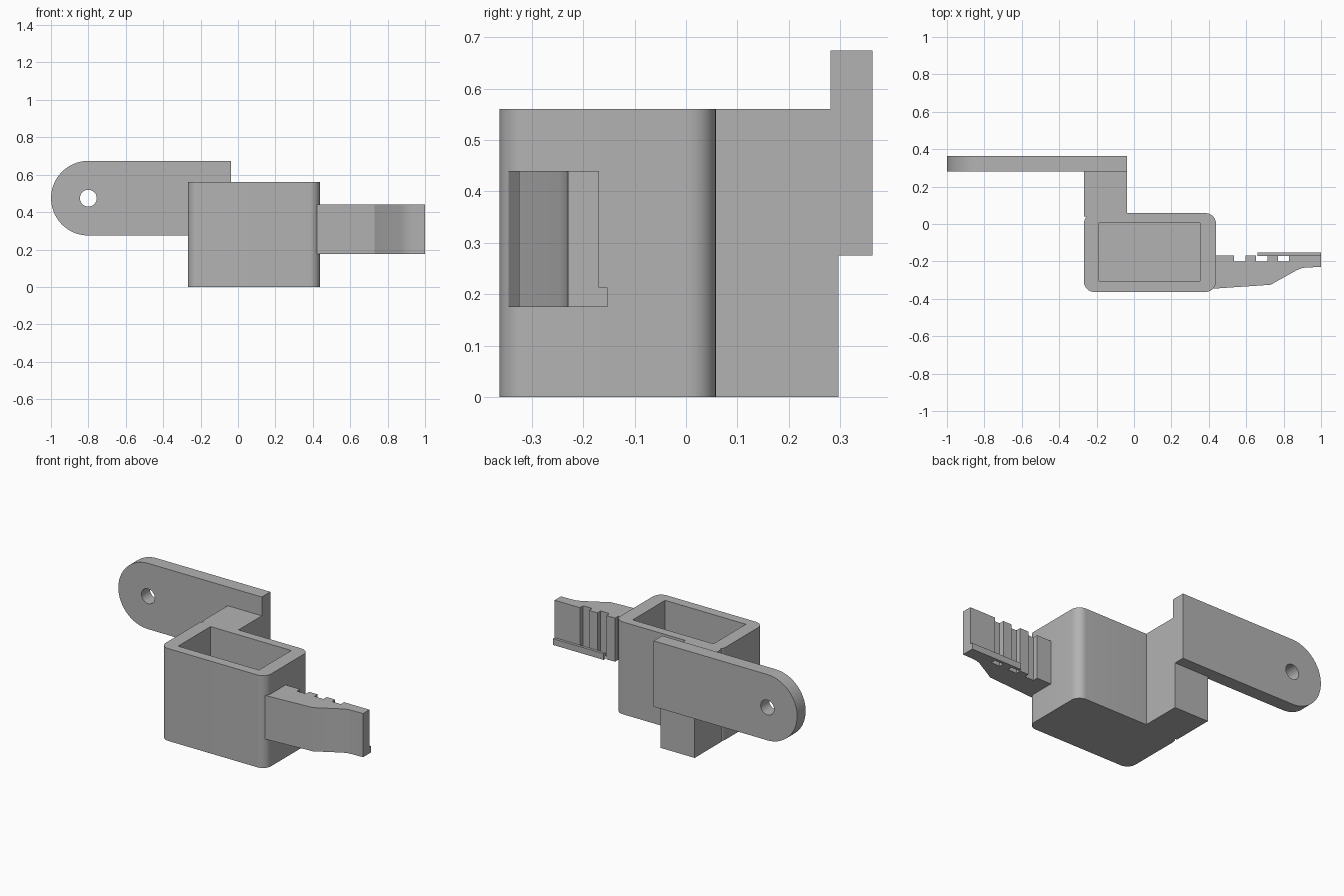
import bpy, bmesh
from math import sin, cos, pi, radians
from mathutils import Vector

cube = bpy.data.objects.get("Cube")
if cube:
    bpy.data.objects.remove(cube, do_unlink=True)

grey = bpy.data.materials.new("plain grey")
grey.use_nodes = True
grey.diffuse_color = (0.45, 0.45, 0.45, 1)
grey.node_tree.nodes["Principled BSDF"].inputs["Base Color"].default_value = grey.diffuse_color


def prism(name, points, low, high, axis="z"):
    """Extrude a closed outline along z (points are x, y) or y (points are x, z)."""
    bm = bmesh.new()
    place = (lambda u, v: (u, v, low)) if axis == "z" else (lambda u, v: (u, low, v))
    face = bm.faces.new([bm.verts.new(place(u, v)) for u, v in points])
    result = bmesh.ops.extrude_face_region(bm, geom=[face])
    step = Vector((0, 0, high - low)) if axis == "z" else Vector((0, high - low, 0))
    moved = [g for g in result["geom"] if isinstance(g, bmesh.types.BMVert)]
    bmesh.ops.translate(bm, verts=moved, vec=step)
    bmesh.ops.recalc_face_normals(bm, faces=bm.faces)
    mesh = bpy.data.meshes.new(name)
    bm.to_mesh(mesh)
    bm.free()
    mesh.materials.append(grey)
    obj = bpy.data.objects.new(name, mesh)
    bpy.context.collection.objects.link(obj)
    return obj


def rect(x0, x1, y0, y1):
    return [(x0, y0), (x1, y0), (x1, y1), (x0, y1)]


def arc(cx, cy, r, start, end, steps):
    return [(cx + r * cos(start + (end - start) * i / steps),
             cy + r * sin(start + (end - start) * i / steps)) for i in range(steps + 1)]


def rounded_rect(x0, x1, y0, y1, r):
    centres = [(x1 - r, y1 - r), (x0 + r, y1 - r), (x0 + r, y0 + r), (x1 - r, y0 + r)]
    return [p for k, (cx, cy) in enumerate(centres)
            for p in arc(cx, cy, r, k * pi / 2, (k + 1) * pi / 2, 10)]


def activate(obj):
    bpy.ops.object.select_all(action="DESELECT")
    obj.select_set(True)
    bpy.context.view_layer.objects.active = obj


def cut(obj, cutter):
    cutter.hide_render = True
    mod = obj.modifiers.new("cut", "BOOLEAN")
    mod.operation, mod.solver, mod.object = "DIFFERENCE", "EXACT", cutter
    activate(obj)
    bpy.ops.object.modifier_apply(modifier=mod.name)
    bpy.data.objects.remove(cutter, do_unlink=True)


# Open box with rounded upright corners
box = prism("box", rounded_rect(-0.268, 0.438, -0.363, 0.058, 0.055), 0, 0.56)
cut(box, prism("cavity", rect(-0.188, 0.354, -0.305, 0.005), 0.07, 0.7))

# Post joining the box to the mounting plate
post = prism("post", rect(-0.266, -0.037, 0.04, 0.297), 0, 0.56)

# Round-ended mounting plate with a bolt hole
outline = [(-0.037, 0.275), (-0.037, 0.674)] + arc(-0.8, 0.4745, 0.1995, pi / 2, 3 * pi / 2, 40)
plate = prism("mounting_plate", outline, 0.281, 0.363, "y")
cut(plate, prism("bolt_hole", arc(-0.8, 0.4745, 0.045, 0, 2 * pi, 32)[:-1], 0.2, 0.45, "y"))

# Tapered side arm with three grooves across its back
profile = [(0.42, -0.346), (0.73, -0.325), (0.87, -0.247), (0.9, -0.235), (0.93, -0.232),
           (1.0, -0.23), (1.0, -0.169)]
for x in (0.77, 0.653, 0.535):
    profile += [(x + 0.06, -0.169), (x + 0.06, -0.2), (x, -0.2), (x, -0.169)]
profile.append((0.42, -0.169))
arm = prism("side_arm", profile, 0.175, 0.44)

# Thin ledge along the lower back of the arm
ledge = prism("arm_ledge", rect(0.66, 1.0, -0.17, -0.153), 0.175, 0.213)

for part in (box, post, plate, arm, ledge):
    activate(part)
    bpy.ops.object.shade_smooth_by_angle(angle=radians(25))
